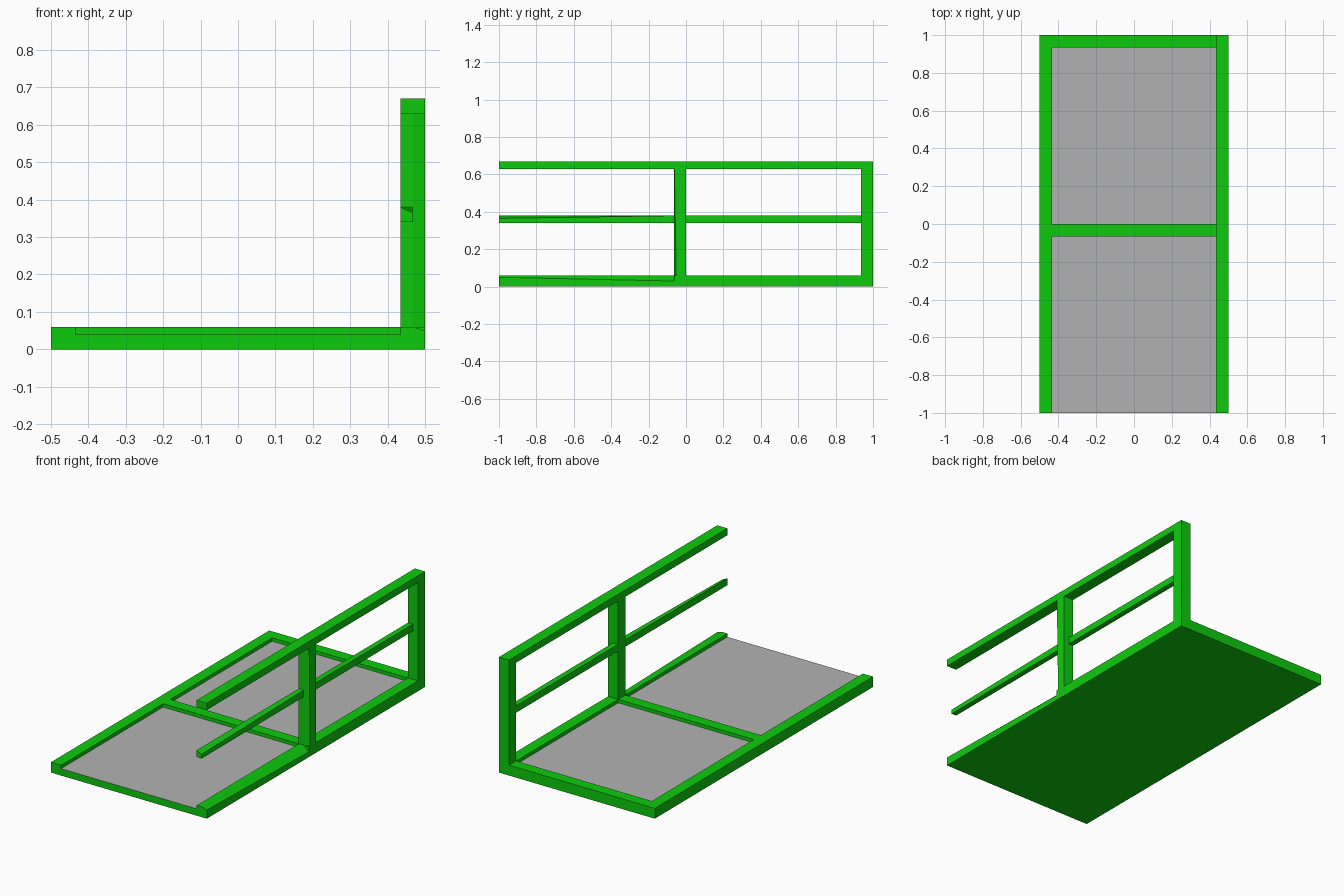
import bpy
import bmesh

if "Cube" in bpy.data.objects:
    bpy.data.objects.remove(bpy.data.objects["Cube"], do_unlink=True)


def material(name, rgb):
    mat = bpy.data.materials.new(name)
    mat.use_nodes = True
    mat.diffuse_color = (*rgb, 1)
    mat.node_tree.nodes["Principled BSDF"].inputs["Base Color"].default_value = (*rgb, 1)
    return mat


GREEN = material("bright green", (0.004, 0.6, 0.004))
GREY = material("floor grey", (0.45, 0.45, 0.45))


def loft(name, start, end):
    """Solid between two matching outlines of 3D points."""
    bm = bmesh.new()
    a = [bm.verts.new(p) for p in start]
    b = [bm.verts.new(p) for p in end]
    bm.faces.new(a)
    bm.faces.new(b)
    for i in range(len(a)):
        j = (i + 1) % len(a)
        bm.faces.new((a[i], a[j], b[j], b[i]))
    bmesh.ops.recalc_face_normals(bm, faces=bm.faces)
    mesh = bpy.data.meshes.new(name)
    bm.to_mesh(mesh)
    bm.free()
    mesh.materials.append(GREEN)
    obj = bpy.data.objects.new(name, mesh)
    bpy.context.collection.objects.link(obj)
    return obj


def box(name, x, y, z):
    corners = [(x[0], y[0]), (x[1], y[0]), (x[1], y[1]), (x[0], y[1])]
    return loft(name, [(*c, z[0]) for c in corners], [(*c, z[1]) for c in corners])


def beam(name, y, front, back):
    """Beam along y with an (x, z) section at each end."""
    return loft(name, [(px, y[0], pz) for px, pz in front],
                [(px, y[1], pz) for px, pz in back])


# Main dimensions
HALF, LENGTH, WIDTH = 0.5, 1.0, 0.065
IN = HALF - WIDTH           # inner edge of the side beams
MID = 0.467                 # outer face of the thin rail
SLAB, CURB, TOP = 0.04, 0.06, 0.67
RAIL = TOP - 0.04           # underside of the handrail
MIDDLE, REAR = (-WIDTH, 0), (LENGTH - WIDTH, LENGTH)
SIDE = (IN, HALF)

# Base slab with a grey upper face
slab = box("floor_slab", (-HALF, IN), (-LENGTH, LENGTH), (0, SLAB))
slab.data.materials.append(GREY)
for face in slab.data.polygons:
    face.material_index = int(face.normal.z > 0.5)

# Raised floor frame
box("right_curb", (-HALF, -IN), (-LENGTH, LENGTH), (SLAB, CURB))
for name, y in (("middle_crossbeam", MIDDLE), ("rear_crossbeam", REAR)):
    box(name, (-IN, IN), y, (SLAB, CURB))
box("left_rear_curb", SIDE, (-WIDTH, LENGTH), (0, CURB))


# Front half of the railing-side curb, with a tapering outer chamfer
def curb_section(edge):
    return [(IN, 0), (HALF, 0), (HALF, edge), (MID, CURB), (IN, CURB)]


beam("left_front_curb", (-LENGTH, -WIDTH), curb_section(0.05), curb_section(0.03))


# Posts, the middle one with a chamfered outer front edge
def post_outline(edge, z):
    return [(IN, -WIDTH, z), (MID, -WIDTH, z), (HALF, edge, z), (HALF, 0, z), (IN, 0, z)]


loft("middle_post", post_outline(-0.052, CURB), post_outline(-0.062, RAIL))
box("rear_post", SIDE, REAR, (CURB, RAIL))

# Handrail
box("handrail", SIDE, (-LENGTH, LENGTH), (RAIL, TOP))


# Thin middle rail, its front half sloping off outward toward the free end
def rail_section(edge):
    return [(IN, 0.34), (MID, 0.34), (MID, edge), (IN, 0.38)]


beam("front_middle_rail", (-LENGTH, -WIDTH), rail_section(0.365), rail_section(0.38))
box("rear_middle_rail", (IN, MID), (0, REAR[0]), (0.34, 0.38))
